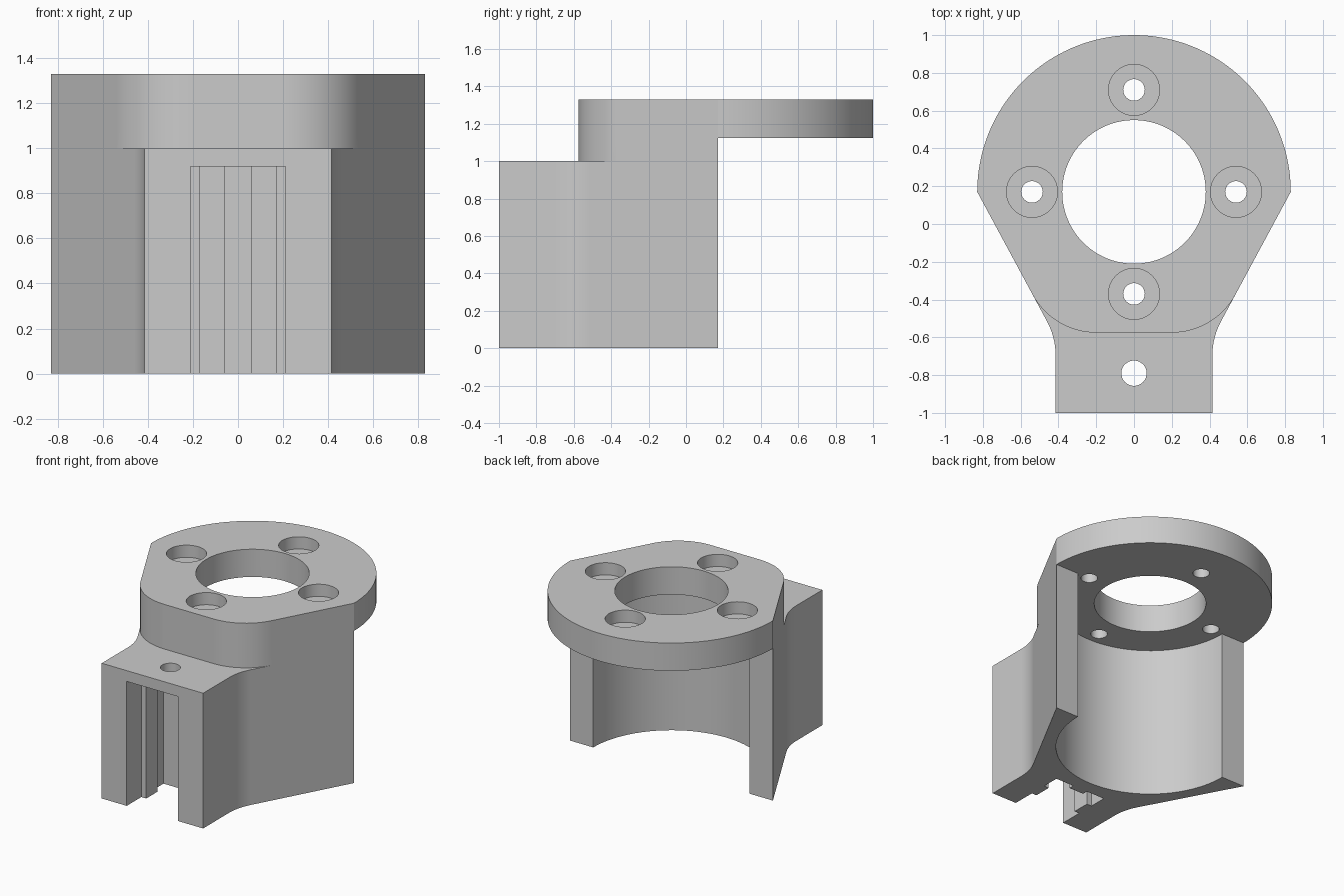
import bpy, math
from mathutils import Vector

old = bpy.data.objects.get("Cube")
if old:
    bpy.data.objects.remove(old, do_unlink=True)

CY = 0.17            # y of the ring axis
TOP, UNDER, LEDGE = 1.33, 1.125, 1.0

grey = bpy.data.materials.new("light grey")
grey.use_nodes = True
grey.diffuse_color = (0.6, 0.6, 0.6, 1)
grey.node_tree.nodes["Principled BSDF"].inputs["Base Color"].default_value = grey.diffuse_color


def arc(cx, cy, r, a0, a1, n):
    steps = [math.radians(a0 + (a1 - a0) * i / n) for i in range(n + 1)]
    return [(cx + r * math.cos(a), cy + r * math.sin(a)) for a in steps]


def fillet(before, corner, after, r, n=12):
    """Round one corner of an outline with a tangent arc."""
    p = Vector(corner)
    u, v = (Vector(before) - p).normalized(), (Vector(after) - p).normalized()
    half = u.angle(v) / 2
    centre = p + (u + v).normalized() * r / math.sin(half)
    start = (p + u * r / math.tan(half) - centre).normalized()
    end = (p + v * r / math.tan(half) - centre).normalized()
    return [tuple(centre + start.slerp(end, i / n).normalized() * r) for i in range(n + 1)]


def mirrored(half):
    """Close a right-hand half outline with its mirror image."""
    return half + [(-x, y) for x, y in reversed(half)]


def prism(name, outline, z0, z1):
    n = len(outline)
    verts = [(x, y, z) for z in (z0, z1) for x, y in outline]
    faces = [tuple(reversed(range(n))), tuple(range(n, 2 * n))]
    faces += [(i, (i + 1) % n, n + (i + 1) % n, n + i) for i in range(n)]
    mesh = bpy.data.meshes.new(name)
    mesh.from_pydata(verts, [], faces)
    mesh.materials.append(grey)
    ob = bpy.data.objects.new(name, mesh)
    bpy.context.collection.objects.link(ob)
    return ob


def cylinder(name, x, y, r, z0, z1, n=64):
    return prism(name, arc(x, y, r, 0, 360, n)[:-1], z0, z1)


def combine(target, other, operation):
    mod = target.modifiers.new(operation, 'BOOLEAN')
    mod.operation, mod.solver, mod.object = operation, 'EXACT', other
    bpy.context.view_layer.objects.active = target
    bpy.ops.object.modifier_apply(modifier=mod.name)
    bpy.data.objects.remove(other, do_unlink=True)


# Outlines: footprint of the base and of the raised head
side, neck, front = (0.83, CY), (0.415, -0.6), (0.4285, -0.575)
base = mirrored([(0.415, -1)] + fillet((0.415, -1), neck, side, 0.38) + [side])
shoulder = fillet((0, -0.575), front, side, 0.38)
riser = mirrored(shoulder + [side])
head = mirrored(shoulder + arc(0, CY, 0.83, 0, 89, 45))

# Solid bracket: base, riser and flange stacked
bracket = prism("motor_bracket", base, 0, LEDGE)
combine(bracket, prism("riser", riser, LEDGE, UNDER), 'UNION')
combine(bracket, prism("flange", head, UNDER, TOP), 'UNION')

# Half-round pocket below the flange, and the bore through it
combine(bracket, cylinder("pocket", 0, CY, 0.64, -0.1, UNDER, 96), 'DIFFERENCE')
combine(bracket, cylinder("bore", 0, CY, 0.38, 0.5, 1.5, 96), 'DIFFERENCE')

# Four counterbored screw holes around the bore
for dx, dy in ((1, 0), (-1, 0), (0, 1), (0, -1)):
    x, y = 0.54 * dx, CY + 0.54 * dy
    combine(bracket, cylinder("screw_hole", x, y, 0.057, 1.05, 1.5, 32), 'DIFFERENCE')
    combine(bracket, cylinder("counterbore", x, y, 0.135, TOP - 0.09, 1.5, 48), 'DIFFERENCE')

# Front slot with side lips and a rib on its back wall, and the hole in its roof
slot = mirrored([(0.21, -1.1), (0.21, -0.83), (0.17, -0.83), (0.17, -0.7),
                 (0.21, -0.7), (0.21, -0.57), (0.06, -0.57), (0.06, -0.61)])
combine(bracket, prism("slot", slot, -0.1, 0.92), 'DIFFERENCE')
combine(bracket, cylinder("roof_hole", 0, -0.79, 0.067, 0.8, 1.1, 32), 'DIFFERENCE')

# Smooth curved walls, crisp edges
bpy.ops.object.select_all(action='DESELECT')
bracket.select_set(True)
bpy.context.view_layer.objects.active = bracket
bpy.ops.object.shade_smooth_by_angle(angle=math.radians(20))
weighted = bracket.modifiers.new("weighted_normals", 'WEIGHTED_NORMAL')
weighted.keep_sharp = True
